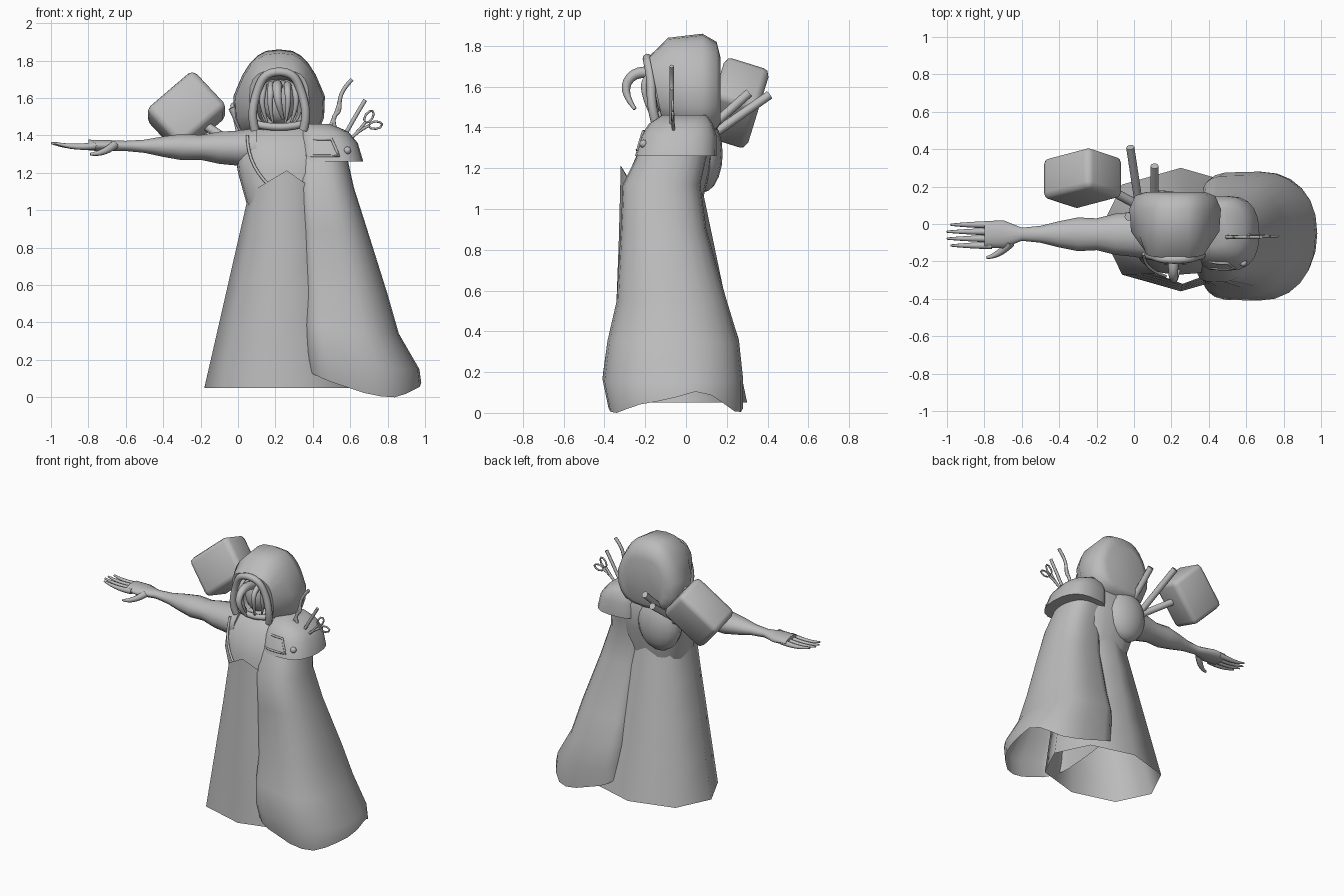
import bpy, bmesh, math
from mathutils import Vector, Euler

cube = bpy.data.objects.get("Cube")
if cube:
    bpy.data.objects.remove(cube, do_unlink=True)

colour = (.5, .5, .5, 1)
grey = bpy.data.materials.new("plain_grey")
grey.use_nodes = True
grey.diffuse_color = colour
grey.node_tree.nodes["Principled BSDF"].inputs["Base Color"].default_value = colour


def finish(name, bm):
    """Turn a bmesh into a smooth shaded grey object with sharp edges kept."""
    bmesh.ops.recalc_face_normals(bm, faces=bm.faces)
    mesh = bpy.data.meshes.new(name)
    bm.to_mesh(mesh)
    bm.free()
    part = bpy.data.objects.new(name, mesh)
    bpy.context.collection.objects.link(part)
    mesh.materials.append(grey)
    bpy.ops.object.select_all(action="DESELECT")
    part.select_set(True)
    bpy.context.view_layer.objects.active = part
    bpy.ops.object.shade_smooth_by_angle(angle=math.radians(50))


def rounded(value, power):
    return math.copysign(abs(value) ** (2 / power), value)


def loft(name, axis, rings, power=2.5, low_power=None, sides=20, caps=(True, True), warp=None):
    """Skin rings (position, low a, high a, low b, high b) strung along an axis."""
    bm = bmesh.new()
    rows = []
    for index, (along, a_low, a_high, b_low, b_high) in enumerate(rings):
        row = []
        for side in range(sides):
            turn = math.tau * side / sides
            square = low_power if low_power and math.cos(turn) < 0 else power
            a = (a_low + a_high + (a_high - a_low) * rounded(math.cos(turn), square)) / 2
            b = (b_low + b_high + (b_high - b_low) * rounded(math.sin(turn), square)) / 2
            point = Vector({"X": (along, a, b), "Y": (a, along, b), "Z": (a, b, along)}[axis])
            if warp:
                warp(index, point)
            row.append(bm.verts.new(point))
        rows.append(row)
    for row, above in zip(rows, rows[1:]):
        for side in range(sides):
            bm.faces.new((row[side - 1], row[side], above[side], above[side - 1]))
    for wanted, row in zip(caps, (rows[0], rows[-1])):
        if wanted:
            bm.faces.new(row)
    finish(name, bm)


def between(first, last, steps):
    """Evenly spaced rings from the first to the last."""
    return [tuple(a + (b - a) * step / steps for a, b in zip(first, last)) for step in range(steps + 1)]


def tube(name, points, radius, tip=1, closed=False, smooth=True):
    """Tube through points, its radius scaled by tip towards the end."""
    curve = bpy.data.curves.new(name, "CURVE")
    curve.dimensions = "3D"
    curve.bevel_depth = radius
    curve.bevel_resolution = 2
    curve.use_fill_caps = True
    spline = curve.splines.new("NURBS" if smooth else "POLY")
    spline.points.add(len(points) - 1)
    for index, (knot, point) in enumerate(zip(spline.points, points)):
        knot.co = (*point, 1)
        knot.radius = 1 + (tip - 1) * (index / (len(points) - 1)) ** 2
    spline.use_cyclic_u = closed
    spline.use_endpoint_u = True
    spline.order_u = 3
    spline.resolution_u = 4
    path = bpy.data.objects.new(name + "_path", curve)
    bpy.context.collection.objects.link(path)
    graph = bpy.context.evaluated_depsgraph_get()
    bm = bmesh.new()
    bm.from_mesh(bpy.data.meshes.new_from_object(path.evaluated_get(graph)))
    bpy.data.objects.remove(path, do_unlink=True)
    finish(name, bm)


def ellipsoid(name, centre, radii):
    bm = bmesh.new()
    bmesh.ops.create_uvsphere(bm, u_segments=16, v_segments=10, radius=1)
    bmesh.ops.scale(bm, verts=bm.verts, vec=radii)
    bmesh.ops.translate(bm, verts=bm.verts, vec=centre)
    finish(name, bm)


# Eight-sided robe skirt, rising to a pointed bib at the front of the waist
def raise_bib(index, point):
    if index == 4 and point.y < -.1:
        point.z += max(0, .12 - abs(point.x - .25) * .7)


loft("robe_skirt", "Z", between((.05, -.18, .68, -.36, .3), (1.1, .06, .46, -.32, .08), 4),
     power=2.2, sides=8, caps=(False, False), warp=raise_bib)

# Torso and lapel edge
loft("torso", "Z", [(.95, .07, .46, -.26, .06), (1.2, 0, .5, -.27, .12),
                    (1.36, -.02, .5, -.2, .13), (1.46, .1, .4, -.1, .08)])
tube("lapel_edge", [(.05, -.16, 1.4), (.05, -.24, 1.24), (.17, -.28, 1.13)], .008)


# Long draped sleeve over the left arm, its hem rising towards the body
def slope_hem(index, point):
    lift = .5 * max(0, .82 - point.x) ** 1.6
    if index == 0:
        lift += max(0, point.x - .86) / 2 + max(0, .06 - abs(point.y - .08) / 3)
    point.z += lift * max(0, 1 - index / 3)


loft("cloak_sleeve", "Z", [(0, .37, .98, -.38, .28), (.15, .36, .97, -.41, .28), (.34, .35, .86, -.385, .26),
                           (.55, .35, .8, -.34, .2), (.9, .34, .69, -.32, .1),
                           (1.12, .33, .62, -.31, .07), (1.3, .33, .58, -.22, .11)],
     power=2.2, low_power=5, sides=24, caps=(False, True), warp=slope_hem)

# Shoulder pad with a framed panel and a stud
loft("shoulder_pad", "Z", [(1.26, .33, .67, -.25, .15), (1.36, .33, .64, -.22, .15),
                           (1.42, .34, .59, -.18, .13), (1.46, .36, .5, -.12, .1)], low_power=4)


def on_pad(x, z):
    """Point on the front of the pad."""
    rise = (z - 1.26) / 3
    across = abs(x - .495) / (.17 - rise)
    power = 4 if x < .495 else 2.5
    return Vector((x, -.05 - (.2 - rise) * max(0, 1 - across ** power) ** (1 / power), z))


corners = [Vector(corner) for corner in ((.36, 1.29), (.54, 1.29), (.5, 1.38), (.38, 1.38))]
frame = [on_pad(*corners[index - 1].lerp(corners[index], step / 4)) for index in range(4) for step in range(4)]
tube("pad_panel_frame", frame, .007, closed=True, smooth=False)
ellipsoid("pad_stud", on_pad(.585, 1.32), (.02, .02, .02))

# Pins and looped scissors standing in the pad, all in one upright plane
pins = {
    "leaf_pin": [(.48, 1.42), (.54, 1.54), (.55, 1.64), (.61, 1.7)],
    "flat_pin": [(.57, 1.4), (.62, 1.49), (.68, 1.59)],
    "bent_pin": [(.52, 1.43), (.5, 1.5), (.55, 1.53), (.54, 1.58)],
}
for name, points in pins.items():
    tube(name, [(x, -.07, z) for x, z in points], .011)
for x, z, tilt in ((.735, 1.455, .1), (.7, 1.5, 1)):
    centre = Vector((x, -.065, z))
    turn = Euler((0, -tilt, 0)).to_matrix()
    angles = [math.tau * step / 8 for step in range(8)]
    loop = [centre + turn @ Vector((.036 * math.cos(a), 0, .02 * math.sin(a))) for a in angles]
    tube("scissor_loop", loop, .006, closed=True, smooth=False)
    tube("scissor_shank", [loop[4], (.65, -.065, 1.43), (.6, -.06, 1.38)], .008)

# Hood: an outer shell with a narrowing crown, folded inwards at the face opening
middle = .22


def lean_hood(index, point):
    if index > 2:
        point.y -= (point.z - 1.6) / 5
    if index < 4:
        point.x = middle + (point.x - middle) * (1.08 - 1.6 * max(0, point.z - 1.6))


def hood_ring(depth, half, low, high):
    return depth, middle - half, middle + half, low, high


loft("hood", "Y", [hood_ring(.17, .15, 1.42, 1.74), hood_ring(.15, .2, 1.39, 1.82),
                   hood_ring(.08, .23, 1.36, 1.86), hood_ring(-.04, .22, 1.37, 1.84),
                   hood_ring(-.15, .16, 1.42, 1.75), hood_ring(-.15, .12, 1.45, 1.72),
                   hood_ring(-.02, .1, 1.45, 1.7)], power=3, warp=lean_hood)

# Thick rim, mirrored about the middle of the face
half_rim = [(.13, -.15, 1.43), (.15, -.17, 1.5), (.12, -.17, 1.64), (.07, -.19, 1.74)]
rim = [(middle - x, y, z) for x, y, z in half_rim] + [(middle + x, y, z) for x, y, z in reversed(half_rim)]
tube("hood_rim", rim, .023)
tube("hood_lower_rim", [(.1, -.13, 1.46), (middle, -.17, 1.43), (.34, -.13, 1.46)], .02)

# Head with a hanging trunk and face strands
ellipsoid("head", (middle, -.08, 1.58), (.085, .09, .12))
tube("face_trunk", [(.21, -.14, 1.66), (.21, -.24, 1.69), (.21, -.32, 1.58), (.24, -.25, 1.49)], .03, tip=.3)
for reach in (-.085, -.045, .045, .085):
    x = middle + reach
    front = abs(reach) - .25
    tube("face_strand", [(x, -.13, 1.67), (x, front, 1.65), (x + reach / 8, front, 1.55),
                         (x - reach / 4, front + .03, 1.47)], .02, tip=.3)

# Outstretched right arm, ending in a flat palm
arm = []
for step, half in enumerate((.14, .12, .11, .085, .09, .07, .045, .035, .075, .07)):
    thick = half * .8 if step < 8 else .03
    height = 1.33 + step / 500
    arm.append((.1 - step / 10, -.055 - half, half - .055, height - thick, height + thick))
loft("right_arm", "X", arm, power=2, sides=14)

# Fingers and thumb
for finger in range(4):
    y = -.115 + .037 * finger
    tip = -1 if finger in (1, 2) else -.98
    tube("finger", [(-.76, y, 1.345), (-.88, y, 1.33), (tip, y, 1.36)], .02, tip=.3)
tube("thumb", [(-.66, -.1, 1.35), (-.72, -.17, 1.3), (-.79, -.18, 1.3)], .024, tip=.3)

# Back pouch with rods and a stub
ellipsoid("back_pouch", (.15, .08, 1.27), (.16, .1, .19))
tube("long_rod", [(.03, .08, 1.33), (-.02, .41, 1.56)], .022, smooth=False)
tube("short_rod", [(.11, .12, 1.4), (.11, .31, 1.57)], .022, smooth=False)
tube("side_stub", [(.03, .05, 1.42), (-.03, .04, 1.55)], .023, smooth=False)

# Mallet with a chamfered block head leaning backwards
tube("mallet_handle", [(.06, .08, 1.3), (-.2, .22, 1.47)], .025, smooth=False)
bm = bmesh.new()
bmesh.ops.create_cube(bm, size=1)
bmesh.ops.scale(bm, verts=bm.verts, vec=(.34, .23, .28))
bmesh.ops.bevel(bm, geom=bm.edges[:], offset=.035, segments=2, profile=.5, affect="EDGES")
bmesh.ops.rotate(bm, verts=bm.verts, matrix=Euler((-.3, -.73, 0), "YXZ").to_matrix())
bmesh.ops.translate(bm, verts=bm.verts, vec=(-.275, .245, 1.52))
finish("mallet_head", bm)
